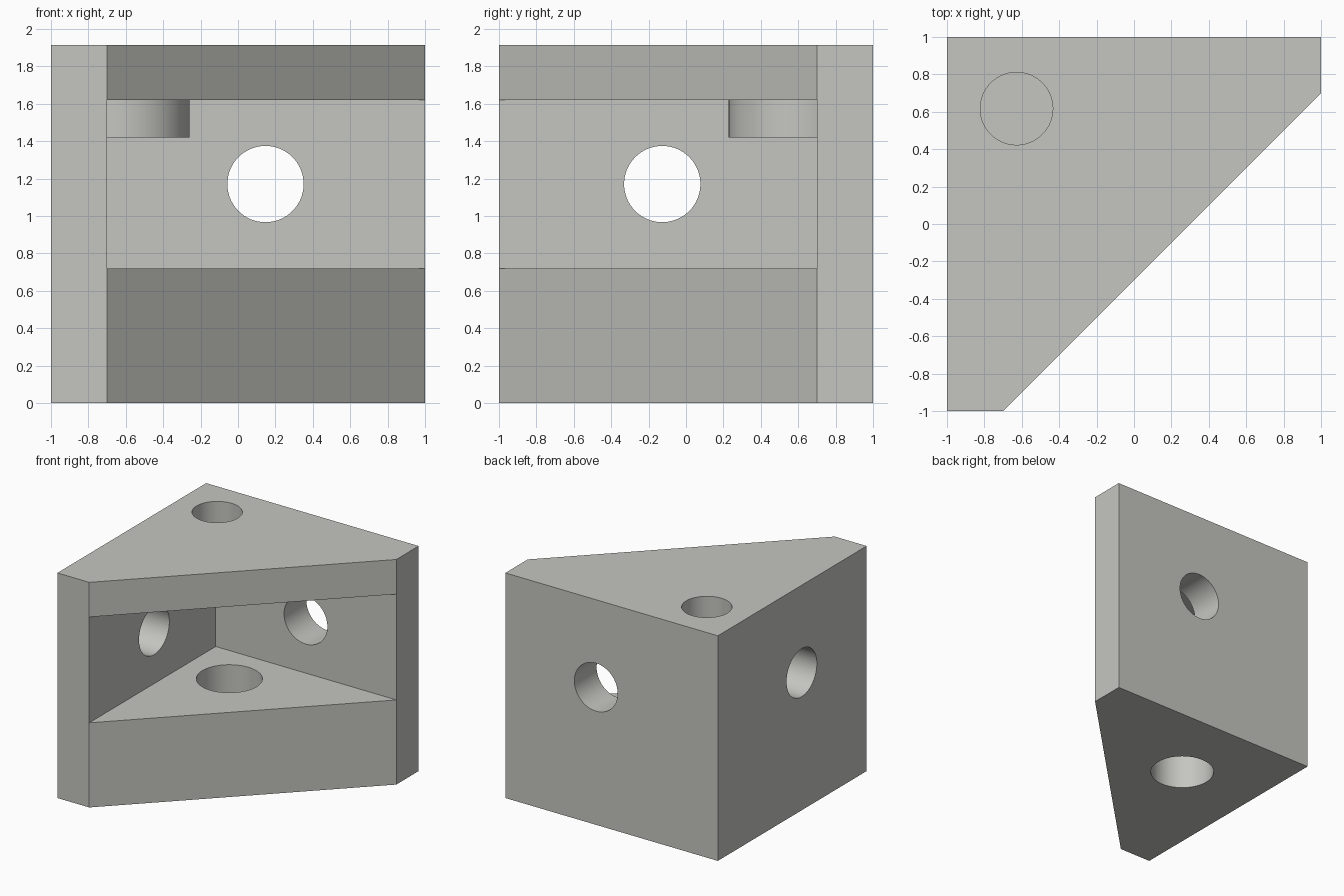
import bpy, bmesh, math
from mathutils import Matrix

if "Cube" in bpy.data.objects:
    bpy.data.objects.remove(bpy.data.objects["Cube"])

HEIGHT, FLOOR, CEILING = 1.915, 0.72, 1.62
grey = bpy.data.materials.new("warm grey")
grey.diffuse_color = (0.56, 0.56, 0.53, 1)
grey.use_nodes = True
grey.node_tree.nodes["Principled BSDF"].inputs["Base Color"].default_value = grey.diffuse_color


def to_object(bm, name):
    bmesh.ops.recalc_face_normals(bm, faces=bm.faces)
    mesh = bpy.data.meshes.new(name)
    bm.to_mesh(mesh)
    bm.free()
    mesh.materials.append(grey)
    ob = bpy.data.objects.new(name, mesh)
    bpy.context.collection.objects.link(ob)
    return ob


def prism(name, outline, z0, z1):
    bm = bmesh.new()
    low = [bm.verts.new((x, y, z0)) for x, y in outline]
    high = [bm.verts.new((x, y, z1)) for x, y in outline]
    bm.faces.new(low)
    bm.faces.new(high)
    for i in range(len(low)):
        j = (i + 1) % len(low)
        bm.faces.new((low[i], low[j], high[j], high[i]))
    return to_object(bm, name)


def cylinder(name, center, radius, depth, axis="Z"):
    turn = {"X": Matrix.Rotation(math.pi / 2, 4, "Y"),
            "Y": Matrix.Rotation(math.pi / 2, 4, "X"),
            "Z": Matrix.Identity(4)}[axis]
    bm = bmesh.new()
    bmesh.ops.create_cone(bm, cap_ends=True, segments=64, radius1=radius, radius2=radius,
                          depth=depth, matrix=Matrix.Translation(center) @ turn)
    return to_object(bm, name)


def combine(body, tool, operation):
    mod = body.modifiers.new(tool.name, "BOOLEAN")
    mod.operation, mod.solver, mod.object = operation, "EXACT", tool
    bpy.context.view_layer.objects.active = body
    bpy.ops.object.modifier_apply(modifier=mod.name)
    bpy.data.objects.remove(tool)


# Corner block: cut-off square with a triangular pocket open on the diagonal side
bm = bmesh.new()
outline = [(-1, -1), (-0.7, -1), (1, 0.7), (1, 1), (-1, 1)]
levels = (0, FLOOR, CEILING, HEIGHT)
cols = [[bm.verts.new((x, y, z)) for z in (levels if i in (1, 2) else (0, HEIGHT))]
        for i, (x, y) in enumerate(outline)]
inner = [bm.verts.new((-0.7, 0.7, z)) for z in (FLOOR, CEILING)]
left, right = cols[1], cols[2]
bm.faces.new([c[0] for c in cols])                       # underside
bm.faces.new([c[-1] for c in cols])                      # top
for i in (0, 2, 3, 4):                                   # outer walls
    bm.faces.new(cols[i] + cols[(i + 1) % 5][::-1])
for k in (0, 2):                                         # diagonal bands
    bm.faces.new((left[k], right[k], right[k + 1], left[k + 1]))
for k in (1, 2):                                         # pocket floor and ceiling
    bm.faces.new((left[k], right[k], inner[k - 1]))
for c in (left, right):                                  # pocket walls
    bm.faces.new((c[1], c[2], inner[1], inner[0]))
block = to_object(bm, "corner_block")

# Rounded boss under the top plate, sunk into the walls and plate
bx, by, br = -0.6365, 0.6055, 0.378
a0 = -math.acos((-0.8 - bx) / br)
a1 = math.asin((0.8 - by) / br)
arc = [(bx + br * math.cos(a0 + (a1 - a0) * i / 32),
        by + br * math.sin(a0 + (a1 - a0) * i / 32)) for i in range(33)]
combine(block, prism("boss", arc + [(-0.8, 0.8)], 1.42, 1.75), "UNION")

# Blind hole in the top, and through holes in the floor and both walls
combine(block, cylinder("top_hole", (-0.628, 0.617, 1.77), 0.194, 0.5), "DIFFERENCE")
combine(block, cylinder("floor_hole", (-0.277, 0.279, 0.36), 0.255, 1.0), "DIFFERENCE")
combine(block, cylinder("back_hole", (0.147, 0.85, 1.171), 0.204, 0.6, "Y"), "DIFFERENCE")
combine(block, cylinder("side_hole", (-0.85, -0.127, 1.171), 0.204, 0.6, "X"), "DIFFERENCE")

bpy.ops.object.select_all(action="DESELECT")
block.select_set(True)
bpy.context.view_layer.objects.active = block
bpy.ops.object.shade_smooth_by_angle(angle=math.radians(30))
